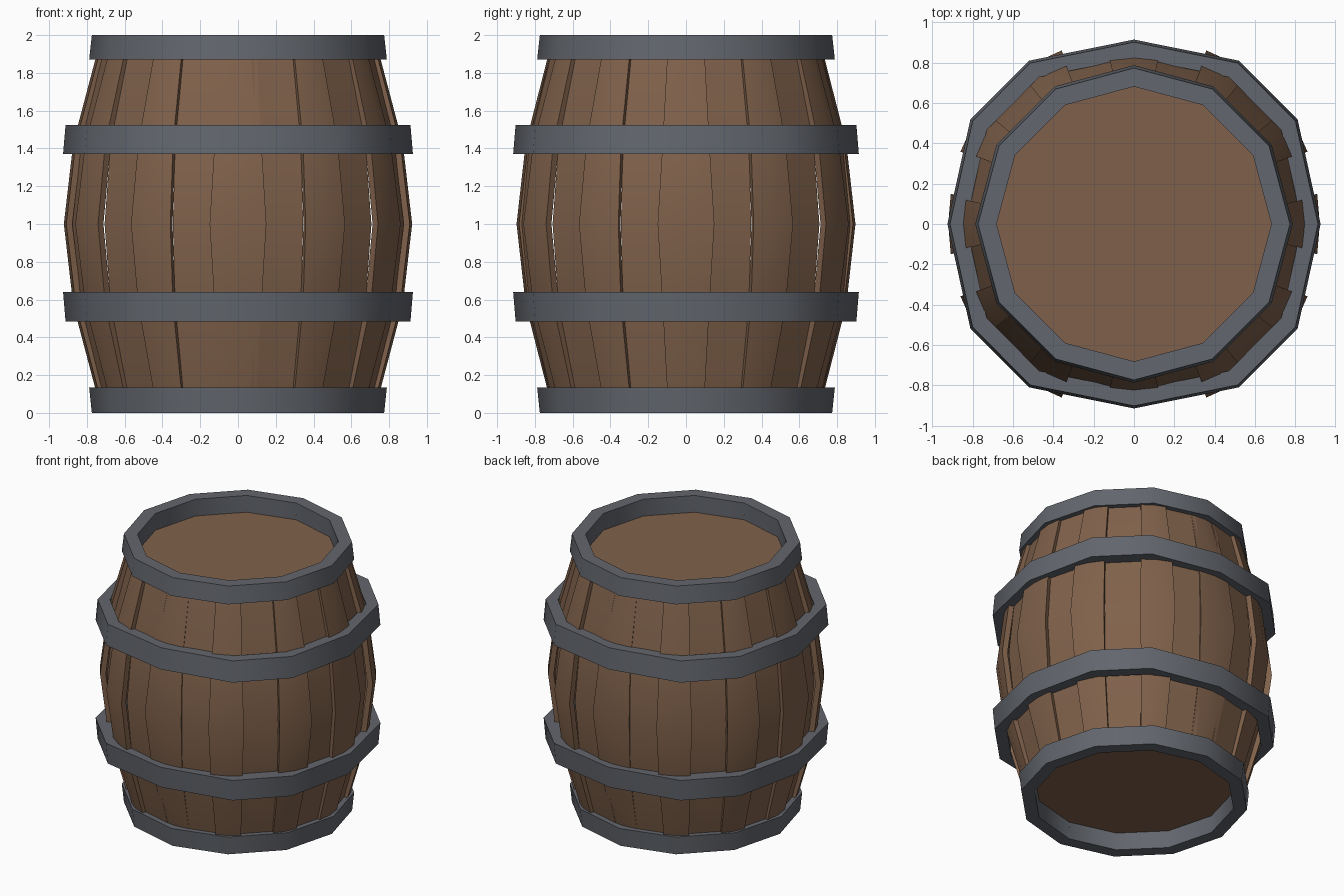
import bpy, bmesh, math
from mathutils import Vector

if "Cube" in bpy.data.objects:
    bpy.data.objects.remove(bpy.data.objects["Cube"])


def material(name, rgb):
    m = bpy.data.materials.new(name)
    m.diffuse_color = (*rgb, 1)
    m.use_nodes = True
    m.node_tree.nodes["Principled BSDF"].inputs["Base Color"].default_value = m.diffuse_color
    return m


WOOD = material("brown wood", (0.215, 0.12, 0.07))
IRON = material("grey iron", (0.123, 0.133, 0.153))


def sweep(name, sections, mat, closed, angle=40):
    """Skin a list of equal-length point loops into a solid."""
    bm = bmesh.new()
    rows = [[bm.verts.new(p) for p in s] for s in sections]
    n, k = len(rows), len(rows[0])
    for i in range(n if closed else n - 1):
        a, b = rows[i], rows[(i + 1) % n]
        for j in range(k):
            bm.faces.new((a[j], a[(j + 1) % k], b[(j + 1) % k], b[j]))
    if not closed:
        bm.faces.new(rows[0])
        bm.faces.new(rows[-1])
    bmesh.ops.recalc_face_normals(bm, faces=bm.faces)
    me = bpy.data.meshes.new(name)
    bm.to_mesh(me)
    bm.free()
    me.materials.append(mat)
    ob = bpy.data.objects.new(name, me)
    bpy.context.collection.objects.link(ob)
    bpy.ops.object.select_all(action='DESELECT')
    ob.select_set(True)
    bpy.context.view_layer.objects.active = ob
    bpy.ops.object.shade_smooth_by_angle(angle=math.radians(angle))
    return ob


# Stave profiles: (height, radius, half width) from the middle to the top
MAIN = [(1.0, 0.922, 0.15), (1.43, 0.872, 0.124), (1.91, 0.745, 0.098)]
DIAGONAL = [(1.0, 0.937, 0.12), (1.43, 0.884, 0.106), (1.91, 0.752, 0.084)]
LOW = [(1.0, 0.877, 0.122), (1.43, 0.832, 0.122), (1.91, 0.712, 0.122)]


def stave(name, deg, half, scale, bulge, thick):
    a = math.radians(deg)
    out = Vector((math.cos(a), math.sin(a), 0))
    side = Vector((-math.sin(a), math.cos(a), 0))
    profile = [(2 - z, r, w) for z, r, w in reversed(half[1:])] + half
    sections = []
    for z, r, w in profile:
        r *= scale
        cross = [(r - bulge, -w), (r, 0), (r - bulge, w),
                 (r - thick, w * 0.93), (r - thick, -w * 0.93)]
        sections.append([out * d + side * s + Vector((0, 0, z)) for d, s in cross])
    sweep(name, sections, WOOD, False)


for i in range(12):
    if i % 3:
        stave(f"raised_stave_{i}", i * 30, DIAGONAL, 1.0, 0.012, 0.05)
    else:
        stave(f"raised_stave_{i}", i * 30, MAIN, 0.973 if i % 6 else 1.0, 0.013, 0.045)
    stave(f"low_stave_{i}", i * 30 + 15, LOW, 1.0, 0.0, 0.02)


# Hoops: rectangular section, slightly tapered away from the middle
def hoop(name, outline, inner, z_wide, z_narrow, taper):
    sections = []
    for x, y in outline:
        sections.append([(x, y, z_wide),
                         (x * taper, y * taper, z_narrow),
                         (x * inner, y * inner, z_narrow),
                         (x * inner, y * inner, z_wide)])
    sweep(name, sections, IRON, True)


end_ring = [(0.788 * math.cos(i * math.pi / 6), 0.788 * math.sin(i * math.pi / 6))
            for i in range(12)]
quarter = [(0.926, 0), (0.812, 0.518), (0.522, 0.81)]
belly_ring = (quarter + [(0, 0.915)]
              + [(-x, y) for x, y in reversed(quarter)]
              + [(-x, -y) for x, y in quarter[1:]] + [(0, -0.915)]
              + [(x, -y) for x, y in reversed(quarter[1:])])

hoop("top_hoop", end_ring, 0.865, 1.87, 2.0, 0.982)
hoop("bottom_hoop", end_ring, 0.865, 0.135, 0.0, 0.982)
hoop("upper_belly_hoop", belly_ring, 0.90, 1.37, 1.525, 0.986)
hoop("lower_belly_hoop", belly_ring, 0.90, 0.64, 0.485, 0.986)

# Recessed round heads
for name, z0, z1 in (("top_head", 1.84, 1.875), ("bottom_head", 0.13, 0.165)):
    sweep(name, [[(x * 0.88, y * 0.88, z) for x, y in end_ring] for z in (z0, z1)],
          WOOD, False)
